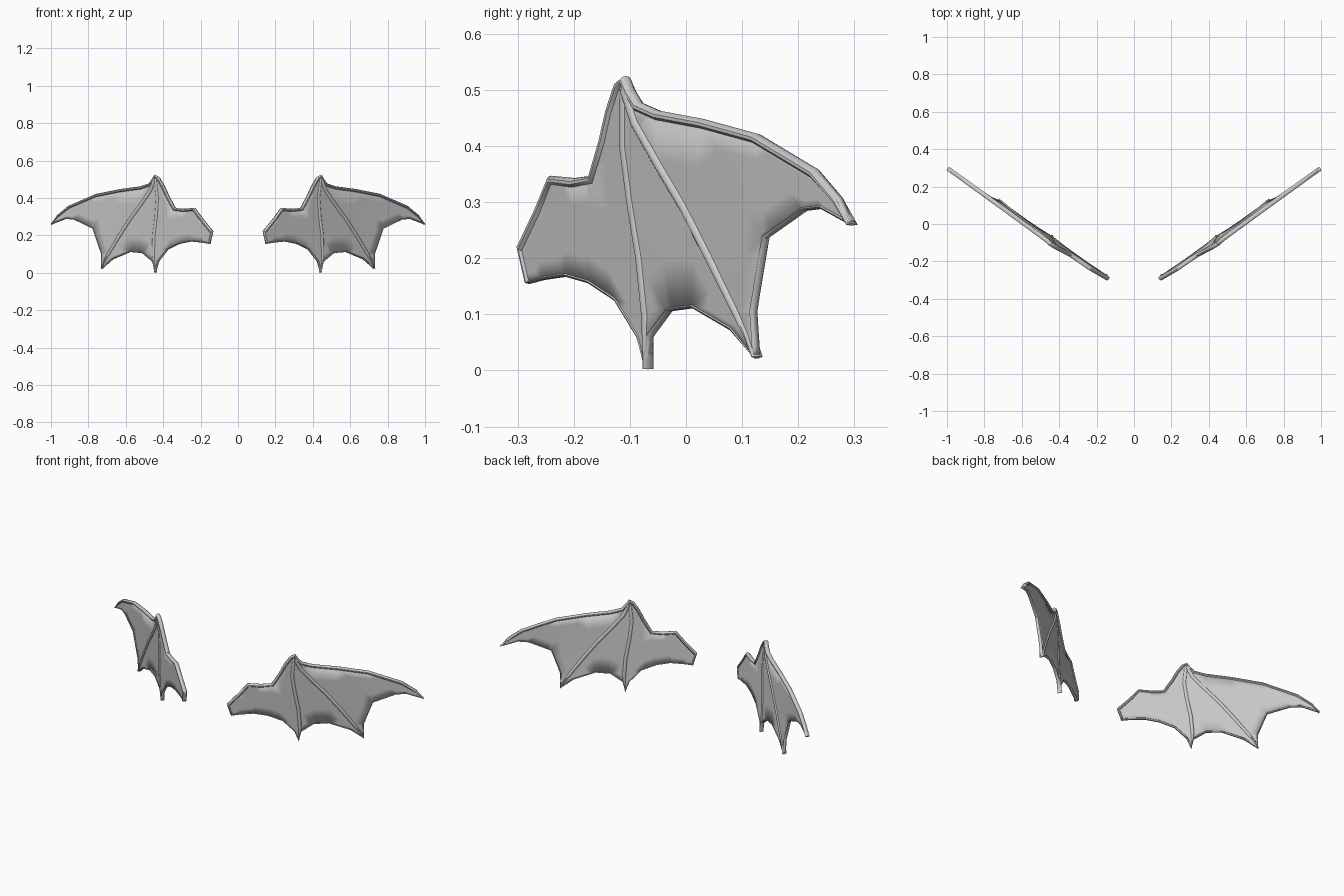
import bpy, bmesh, math
from mathutils import Vector

if "Cube" in bpy.data.objects:
    bpy.data.objects.remove(bpy.data.objects["Cube"])

grey = bpy.data.materials.new("wing_grey")
grey.diffuse_color = (0.6, 0.6, 0.6, 1)
grey.use_nodes = True
grey.node_tree.nodes["Principled BSDF"].inputs["Base Color"].default_value = grey.diffuse_color

NORMAL = Vector((0.565, -0.825, 0))   # direction a wing faces

# Wing outline in (x, z): trailing edge from the root out to the wing tip,
# then the leading edge from the tip back to the root
TRAILING = [(.15, .155), (.19, .162), (.25, .168), (.31, .156), (.375, .125),
            (.425, .06), (.441, .003), (.455, .06), (.51, .106), (.575, .112),
            (.67, .072), (.727, .022), (.73, .105), (.775, .237), (.875, .285),
            (.92, .289)]
LEADING = [(.995, .26), (.965, .307), (.905, .357), (.76, .42), (.63, .446),
           (.52, .461), (.475, .476), (.458, .5), (.445, .523), (.422, .51),
           (.395, .465), (.37, .41), (.335, .345), (.29, .341), (.23, .345),
           (.19, .29), (.135, .222)]
FINGER_INNER = [(.44, .5), (.428, .4), (.435, .3), (.447, .2), (.45, .1),
                (.446, .05), (.441, .003)]
FINGER_OUTER = [(.445, .5), (.465, .44), (.52, .36), (.572, .29), (.63, .2),
                (.69, .1), (.713, .06), (.727, .024)]


def place(x, z):
    """Put a point of the flat outline on the swept, slightly twisted wing."""
    fade = max(0, min(1, (1 - x) / 0.55)) if z > 0.2 else 1
    twist = 0.12 * (z - 0.2) * fade
    return Vector((x, -0.29 + 0.685 * (x - 0.14 - twist), z))


def finish(name, bm, thickness=0):
    bmesh.ops.recalc_face_normals(bm, faces=bm.faces)
    mesh = bpy.data.meshes.new(name)
    bm.to_mesh(mesh)
    bm.free()
    mesh.materials.append(grey)
    obj = bpy.data.objects.new(name, mesh)
    bpy.context.collection.objects.link(obj)
    if thickness:
        solid = obj.modifiers.new("thickness", 'SOLIDIFY')
        solid.thickness = thickness
        solid.offset = 0
    mirror = obj.modifiers.new("other_wing", 'MIRROR')
    mirror.use_axis[0] = True
    bpy.ops.object.select_all(action='DESELECT')
    obj.select_set(True)
    bpy.context.view_layer.objects.active = obj
    bpy.ops.object.shade_smooth_by_angle(angle=math.radians(45))
    return obj


def bone(name, path, width, depth, sides=10):
    """Sweep an oval along the path; width lies in the wing, depth across it."""
    bm = bmesh.new()
    points = [place(*p) for p in path]
    rings = []
    for i, p in enumerate(points):
        along = points[min(i + 1, len(points) - 1)] - points[max(i - 1, 0)]
        side = NORMAL.cross(along).normalized()
        t = i / (len(points) - 1)
        rings.append([bm.verts.new(p + side * width(t) * math.cos(a)
                                   + NORMAL * depth(t) * math.sin(a))
                      for a in (math.tau * k / sides for k in range(sides))])
    for r, s in zip(rings, rings[1:]):
        for k in range(sides):
            n = (k + 1) % sides
            bm.faces.new((r[k], r[n], s[n], s[k]))
    bm.faces.new(rings[0])
    bm.faces.new(rings[-1])
    return finish(name, bm)


def inset(path, amount):
    """Move a path sideways, into the wing."""
    result = []
    for i, p in enumerate(path):
        a, b = path[max(i - 1, 0)], path[min(i + 1, len(path) - 1)]
        dx, dz = b[0] - a[0], b[1] - a[1]
        size = math.hypot(dx, dz)
        result.append((p[0] - dz / size * amount, p[1] + dx / size * amount))
    return result


# Membrane: filled outline, subdivided so that it follows the twist
bm = bmesh.new()
verts = [bm.verts.new((x, 0, z)) for x, z in TRAILING + LEADING]
edges = [bm.edges.new((verts[i - 1], verts[i])) for i in range(len(verts))]
bmesh.ops.triangle_fill(bm, edges=edges, use_beauty=True, normal=(0, -1, 0))
bmesh.ops.subdivide_edges(bm, edges=bm.edges[:], cuts=3, use_grid_fill=True)
for v in bm.verts:
    v.co = place(v.co.x, v.co.z)
finish("membrane", bm, 0.013)

# Leading arm bone, pointed in the wing at its tip but keeping its depth
arm = inset(LEADING, 0.007)
arm[0] = LEADING[0]
bone("arm_bone", arm, lambda t: 0.002 + 0.007 * min(1, t * 8), lambda t: 0.0125)

# Root edge where the wing would meet a body
bone("root_edge", [(.14, .222), (.147, .19), (.154, .157)],
     lambda t: 0.005, lambda t: 0.0125)


# Finger bones ending in flat claws
def finger_width(t):
    return 0.002 + 0.009 * min(1, (1 - t) * 3)


bone("inner_finger", FINGER_INNER, finger_width, lambda t: 0.010 + 0.002 * t)
bone("outer_finger", FINGER_OUTER, finger_width, lambda t: 0.0135 - 0.001 * t)

# Thin rolled hem along the trailing edge
hem = inset(TRAILING + LEADING[:1], 0.003)
bone("trailing_hem", hem, lambda t: 0.004, lambda t: 0.0085, 8)
